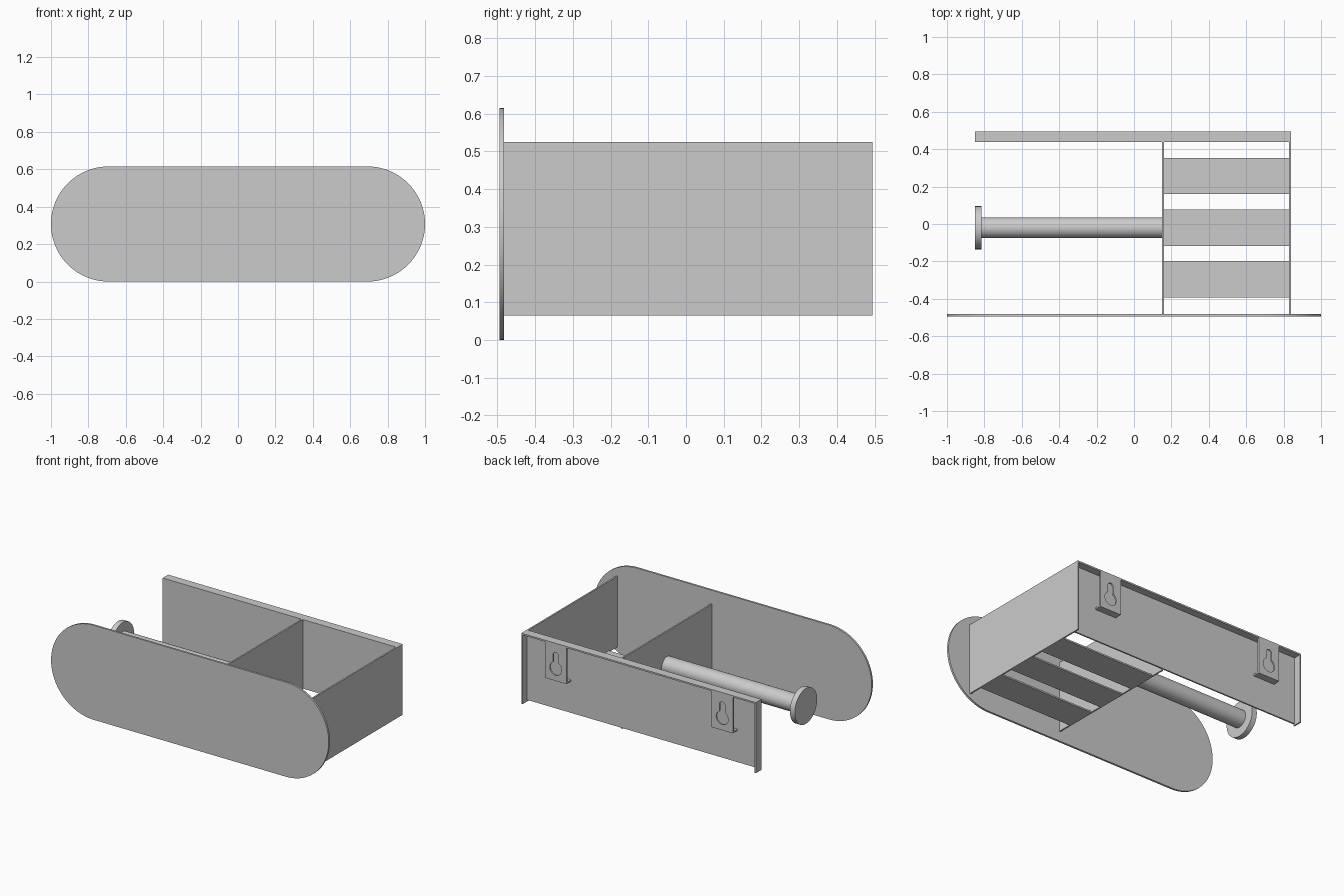
import bpy, math

if "Cube" in bpy.data.objects:
    bpy.data.objects.remove(bpy.data.objects["Cube"])

Z0, Z1 = 0.065, 0.525      # bottom and top of the box
T = 0.01                   # sheet thickness


def smooth(obj):
    bpy.ops.object.select_all(action='DESELECT')
    obj.select_set(True)
    bpy.context.view_layer.objects.active = obj
    bpy.ops.object.shade_smooth_by_angle(angle=math.radians(35))


def box(name, x0, x1, y0, y1, z0, z1):
    bpy.ops.mesh.primitive_cube_add(
        size=1, location=((x0 + x1) / 2, (y0 + y1) / 2, (z0 + z1) / 2))
    obj = bpy.context.object
    obj.name = name
    obj.scale = (x1 - x0, y1 - y0, z1 - z0)
    bpy.ops.object.transform_apply(location=False, rotation=False, scale=True)
    return obj


def rod(name, x0, x1, y, z, r):
    bpy.ops.mesh.primitive_cylinder_add(
        vertices=64, radius=r, depth=x1 - x0,
        location=((x0 + x1) / 2, y, z), rotation=(0, math.pi / 2, 0))
    bpy.context.object.name = name
    smooth(bpy.context.object)


def arc(cx, cz, r, a0, a1, n):
    angles = [math.radians(a0 + (a1 - a0) * i / n) for i in range(n + 1)]
    return [(cx + r * math.cos(a), cz + r * math.sin(a)) for a in angles]


def sheet(name, loops, y0, y1):
    """Flat x-z outline (further loops are holes) with thickness along y."""
    cu = bpy.data.curves.new(name, 'CURVE')
    cu.dimensions, cu.fill_mode = '2D', 'BOTH'
    cu.extrude = (y1 - y0) / 2
    for pts in loops:
        sp = cu.splines.new('POLY')
        sp.points.add(len(pts) - 1)
        for p, (x, z) in zip(sp.points, pts):
            p.co = (x, z, 0, 1)
        sp.use_cyclic_u = True
    obj = bpy.data.objects.new(name, cu)
    bpy.context.collection.objects.link(obj)
    obj.location.y = (y0 + y1) / 2
    obj.rotation_euler.x = math.pi / 2
    bpy.ops.object.select_all(action='DESELECT')
    obj.select_set(True)
    bpy.context.view_layer.objects.active = obj
    bpy.ops.object.convert(target='MESH')
    smooth(bpy.context.object)


# Rounded front plate
R = 0.3075
sheet("front_plate",
      [arc(1 - R, R, R, -90, 90, 40) + arc(R - 1, R, R, 90, 270, 40)],
      -0.495, -0.482)

# Box side and divider
box("side_panel", 0.83, 0.84, -0.482, 0.495, Z0, Z1)
box("divider", 0.15, 0.16, -0.482, 0.44, Z0, Z1)

# Floor slats
for i, y in enumerate((-0.295, -0.02, 0.257)):
    box(f"floor_slat_{i + 1}", 0.16, 0.83, y - 0.097, y + 0.097, Z0, Z0 + T)

# Back panel with folded top and side flanges
box("back_panel", -0.84, 0.83, 0.438, 0.448, 0.075, Z1 - T)
box("back_top_flange", -0.85, 0.83, 0.438, 0.495, Z1 - T, Z1)
box("back_side_flange", -0.85, -0.84, 0.438, 0.495, Z0, Z1 - T)

# Keyhole hangers with a foot folded back to the panel
for side, cx in (("left", -0.607), ("right", 0.592)):
    x0, x1, zb = cx - 0.077, cx + 0.077, 0.29
    a = math.degrees(math.acos(0.02 / 0.043))
    hole = arc(cx, 0.445, 0.02, 0, 180, 16) + arc(cx, 0.36, 0.043, 180 - a, 360 + a, 32)
    sheet(f"hanger_{side}",
          [[(x0, zb), (x1, zb), (x1, Z1 - T), (x0, Z1 - T)], hole],
          0.485, 0.495)
    box(f"hanger_foot_{side}", x0, x1, 0.448, 0.495, zb - T, zb)

# Roll holder bar with end disc
rod("holder_bar", -0.818, 0.15, -0.02, 0.305, 0.056)
rod("holder_end_disc", -0.85, -0.815, -0.02, 0.305, 0.115)
